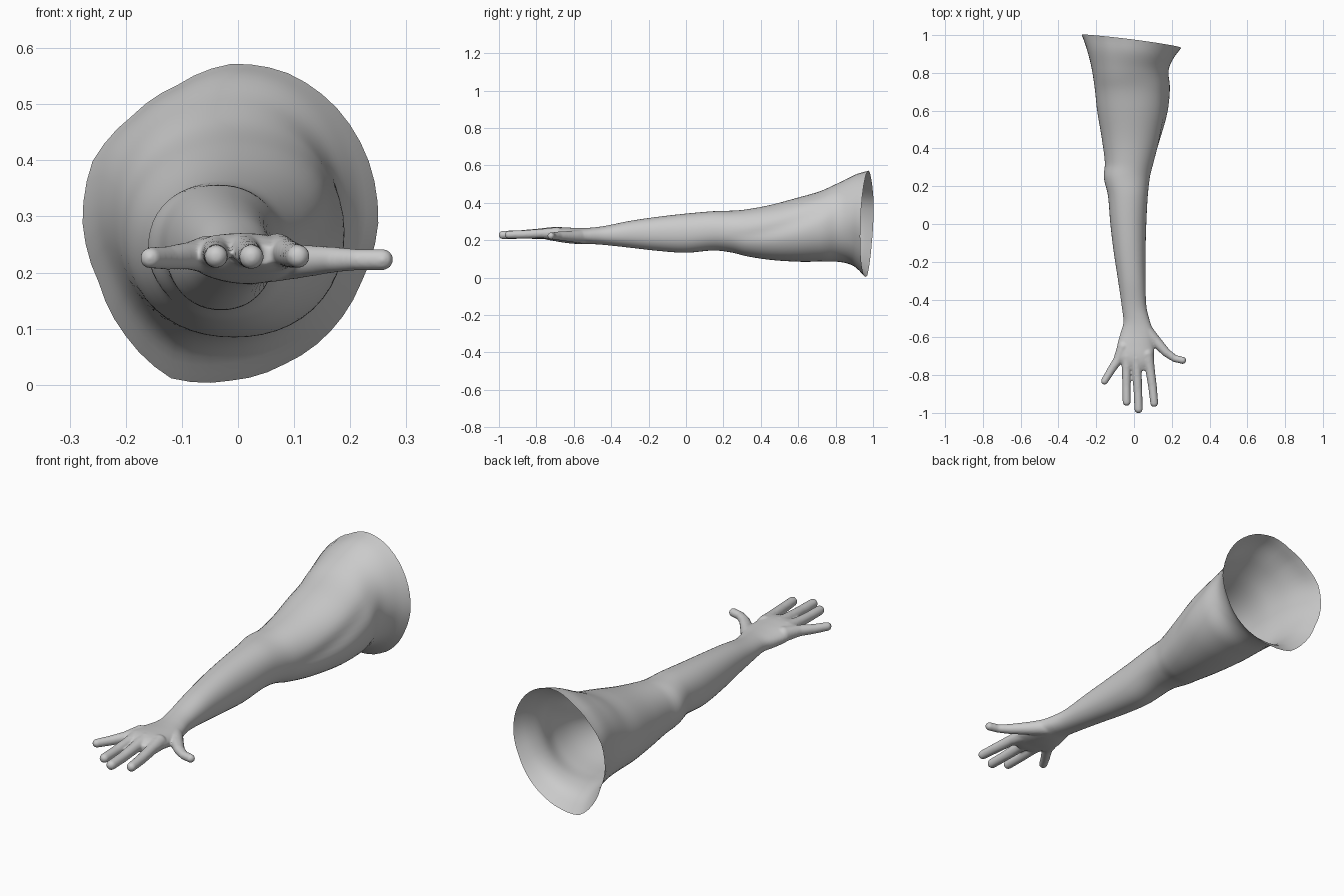
import bpy, bmesh, math
from mathutils import Vector

if "Cube" in bpy.data.objects:
    bpy.data.objects.remove(bpy.data.objects["Cube"])

skin = bpy.data.materials.new("plain_grey")
skin.diffuse_color = (0.6, 0.6, 0.6, 1)
skin.use_nodes = True
skin.node_tree.nodes["Principled BSDF"].inputs["Base Color"].default_value = skin.diffuse_color

# Cross-sections along the limb: y, left x, right x, bottom z, top z
SECTIONS = [
    (-0.775, -0.025, 0.075, 0.212, 0.250),
    (-0.74, -0.068, 0.102, 0.202, 0.264),
    (-0.70, -0.090, 0.106, 0.195, 0.270),
    (-0.64, -0.088, 0.106, 0.185, 0.268),
    (-0.58, -0.072, 0.106, 0.180, 0.265),
    (-0.52, -0.056, 0.086, 0.180, 0.266),
    (-0.44, -0.064, 0.066, 0.175, 0.275),
    (-0.30, -0.084, 0.061, 0.160, 0.303),
    (-0.15, -0.107, 0.061, 0.143, 0.325),
    (0.0, -0.125, 0.065, 0.133, 0.342),
    (0.15, -0.138, 0.073, 0.145, 0.355),
    (0.25, -0.160, 0.085, 0.133, 0.358),
    (0.32, -0.154, 0.104, 0.115, 0.364),
    (0.45, -0.170, 0.143, 0.095, 0.388),
    (0.60, -0.195, 0.180, 0.085, 0.428),
    (0.72, -0.208, 0.190, 0.085, 0.463),
    (0.82, -0.225, 0.183, 0.083, 0.510),
    (0.90, -0.250, 0.210, 0.060, 0.553),
    (0.965, -0.277, 0.250, 0.003, 0.573),
]
# Relative radius of the flared shoulder opening every 22.5 degrees
RIM = [1.0, 1.013, 1.018, 1.015, 0.995, 0.935, 0.945, 1.01,
       1.0, 0.965, 1.0, 1.05, 0.985, 0.955, 0.957, 0.96]
SIDES = 48


def sample(y):
    """Smoothly interpolate the section extents at y."""
    n = len(SECTIONS)
    i = max(k for k in range(n - 1) if SECTIONS[k][0] <= y + 1e-6)
    a, b = SECTIONS[i], SECTIONS[i + 1]
    p, q = SECTIONS[max(i - 1, 0)], SECTIONS[min(i + 2, n - 1)]
    h = b[0] - a[0]
    t = (y - a[0]) / h
    out = []
    for k in range(1, 5):
        m0 = (b[k] - p[k]) / (b[0] - p[0]) * h
        m1 = (q[k] - a[k]) / (q[0] - a[0]) * h
        out.append((2*t**3 - 3*t**2 + 1) * a[k] + (t**3 - 2*t**2 + t) * m0
                   + (3*t**2 - 2*t**3) * b[k] + (t**3 - t**2) * m1)
    return out


def ring(bm, y):
    x0, x1, z0, z1 = sample(y)
    cx, cz, rx, rz = (x0 + x1) / 2, (z0 + z1) / 2, (x1 - x0) / 2, (z1 - z0) / 2
    w = min(max((y - 0.74) / 0.225, 0), 1)
    w = w * w * (3 - 2 * w)
    # Crease between the upper and lower muscle on the inner side
    f = min(max((y - 0.22) / 0.6, 0), 1)
    crease = -15 + 50 * f
    depth = 0.06 * math.sin(math.pi * f)
    verts = []
    for k in range(SIDES):
        a = 2 * math.pi * k / SIDES
        c, s = math.cos(a), math.sin(a)
        r = (abs(c)**2.15 + abs(s)**2.15) ** (-1 / 2.15)
        d = (math.degrees(a) - crease + 180) % 360 - 180
        r -= depth * math.exp(-(d / 14) ** 2)
        u = k * 16 / SIDES
        j = int(u)
        rim = RIM[j] + (RIM[(j + 1) % 16] - RIM[j]) * (u - j)
        r += (rim - r) * w
        x, z = cx + rx * r * c, cz + rz * r * s
        tilt = w * (-0.13 * x + 0.04 * (z - 0.29))
        verts.append(bm.verts.new((x, y + tilt, z)))
    return verts


def loft(bm, ya, yb, steps, closed):
    rings = [ring(bm, ya + (yb - ya) * i / steps) for i in range(steps + 1)]
    for a, b in zip(rings, rings[1:]):
        for k in range(SIDES):
            n = (k + 1) % SIDES
            bm.faces.new((a[k], a[n], b[n], b[k]))
    if closed:
        bm.faces.new(rings[0])
        bm.faces.new(rings[-1])
    bmesh.ops.recalc_face_normals(bm, faces=bm.faces)


def finish(bm, name):
    mesh = bpy.data.meshes.new(name)
    for f in bm.faces:
        f.smooth = True
    bm.to_mesh(mesh)
    bm.free()
    mesh.materials.append(skin)
    ob = bpy.data.objects.new(name, mesh)
    bpy.context.collection.objects.link(ob)
    return ob


def digit(bm, joints):
    """Chain of balls joined by tapered cylinders: (x, y, z, radius)."""
    for x, y, z, r in joints:
        ball = bmesh.ops.create_uvsphere(bm, u_segments=20, v_segments=12, radius=r)
        bmesh.ops.translate(bm, verts=ball["verts"], vec=(x, y, z))
    for a, b in zip(joints, joints[1:]):
        pa, pb = Vector(a[:3]), Vector(b[:3])
        axis = pb - pa
        cone = bmesh.ops.create_cone(bm, cap_ends=True, segments=20, radius1=a[3],
                                     radius2=b[3], depth=axis.length)
        rot = axis.to_track_quat('Z', 'Y').to_matrix()
        bmesh.ops.rotate(bm, verts=cone["verts"], matrix=rot)
        bmesh.ops.translate(bm, verts=cone["verts"], vec=(pa + pb) / 2)


# Arm: open sleeve from the wrist to the flared shoulder
bm = bmesh.new()
loft(bm, -0.50, 0.965, 90, False)
finish(bm, "arm")

# Hand: palm and digits fused into one skin
bm = bmesh.new()
loft(bm, -0.775, -0.44, 24, True)
digit(bm, [(-0.055, -0.65, 0.232, 0.034), (-0.085, -0.72, 0.230, 0.025),
           (-0.125, -0.78, 0.226, 0.021), (-0.156, -0.832, 0.226, 0.019)])    # little
digit(bm, [(-0.035, -0.70, 0.235, 0.033), (-0.040, -0.78, 0.234, 0.024),
           (-0.040, -0.86, 0.230, 0.022), (-0.039, -0.942, 0.229, 0.021)])    # ring
digit(bm, [(0.010, -0.71, 0.237, 0.034), (0.016, -0.80, 0.236, 0.025),
           (0.021, -0.89, 0.230, 0.023), (0.024, -0.980, 0.228, 0.022)])      # middle
digit(bm, [(0.070, -0.69, 0.236, 0.034), (0.085, -0.77, 0.236, 0.025),
           (0.098, -0.86, 0.231, 0.023), (0.107, -0.948, 0.229, 0.021)])      # index
digit(bm, [(0.055, -0.555, 0.220, 0.038), (0.110, -0.615, 0.220, 0.030),
           (0.170, -0.680, 0.223, 0.023), (0.215, -0.712, 0.223, 0.019),
           (0.258, -0.722, 0.223, 0.019)])                                    # thumb
hand = finish(bm, "hand")
fuse = hand.modifiers.new("fuse", 'REMESH')
fuse.mode = 'VOXEL'
fuse.voxel_size = 0.005
fuse.use_smooth_shade = True
soft = hand.modifiers.new("soften", 'SMOOTH')
soft.factor = 0.5
soft.iterations = 6

# Trim the hidden wrist cap so the limb stays one hollow skin
fused = bpy.data.meshes.new_from_object(
    hand.evaluated_get(bpy.context.evaluated_depsgraph_get()))
hand.modifiers.clear()
bm = bmesh.new()
bm.from_mesh(fused)
bmesh.ops.delete(bm, geom=[f for f in bm.faces if f.calc_center_median().y > -0.485],
                 context='FACES')
for f in bm.faces:
    f.smooth = True
    f.material_index = 0
bm.to_mesh(fused)
bm.free()
if not fused.materials:
    fused.materials.append(skin)
hand.data = fused
